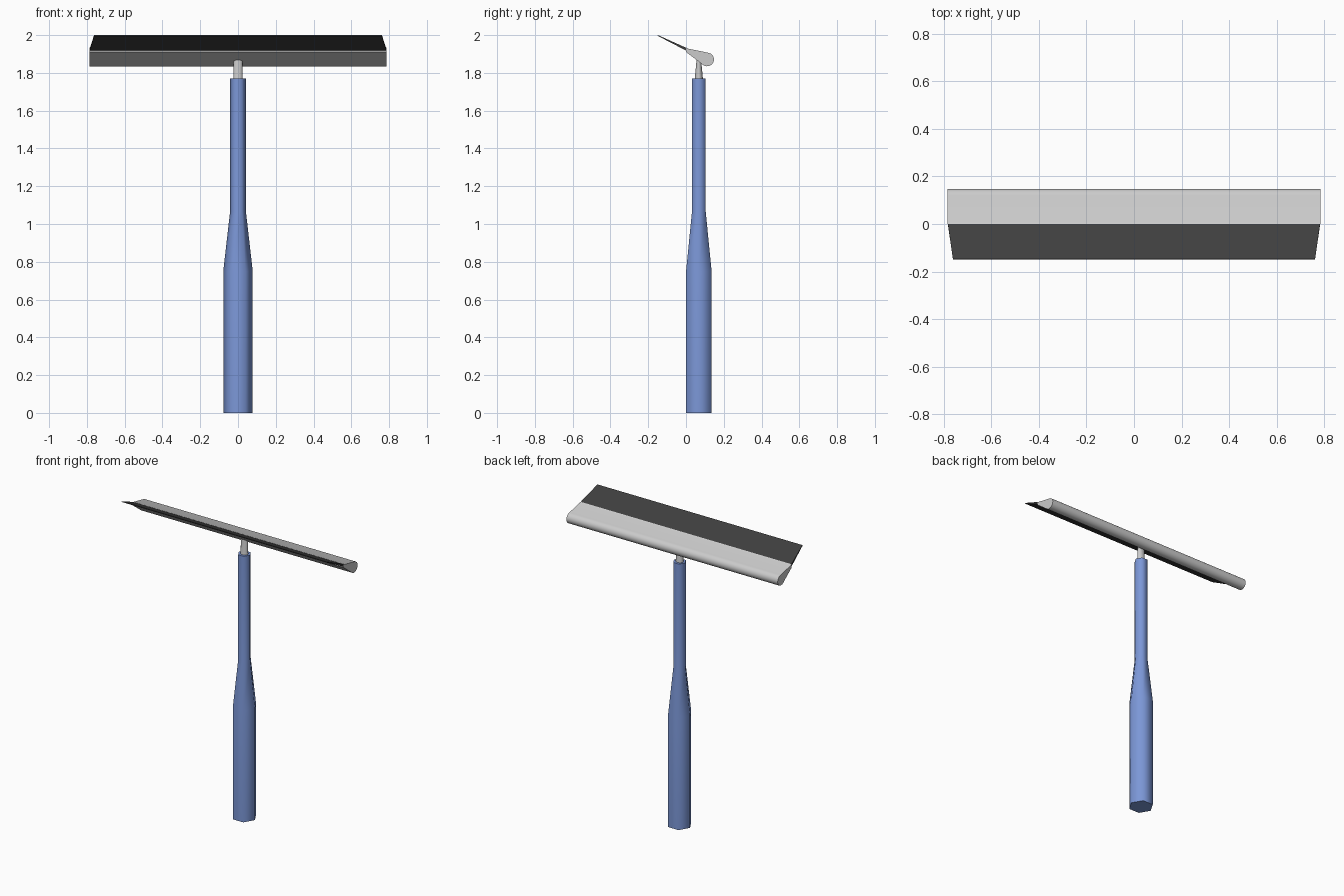
import bpy, bmesh, math

if "Cube" in bpy.data.objects:
    bpy.data.objects.remove(bpy.data.objects["Cube"])

HANDLE_Y = 0.068


def finish(name, bm, color=None, angle=None):
    bmesh.ops.recalc_face_normals(bm, faces=bm.faces[:])
    me = bpy.data.meshes.new(name)
    bm.to_mesh(me)
    bm.free()
    ob = bpy.data.objects.new(name, me)
    bpy.context.collection.objects.link(ob)
    if color:
        mat = bpy.data.materials.new(name + "_material")
        mat.diffuse_color = color
        mat.use_nodes = True
        mat.node_tree.nodes["Principled BSDF"].inputs["Base Color"].default_value = mat.diffuse_color
        me.materials.append(mat)
    if angle:
        bpy.ops.object.select_all(action='DESELECT')
        ob.select_set(True)
        bpy.context.view_layer.objects.active = ob
        bpy.ops.object.shade_smooth_by_angle(angle=math.radians(angle))
    return ob


def skin(rings):
    """Bridge closed rings of points and cap both ends."""
    bm = bmesh.new()
    loops = [[bm.verts.new(p) for p in r] for r in rings]
    n = len(loops[0])
    for a, b in zip(loops, loops[1:]):
        for i in range(n):
            j = (i + 1) % n
            bm.faces.new((a[i], a[j], b[j], b[i]))
    bm.faces.new(loops[0])
    bm.faces.new(loops[-1])
    return bm


def ring(sides, rx, ry, z):
    return [(rx * math.cos(t), HANDLE_Y + ry * math.sin(t), z)
            for t in (2 * math.pi * i / sides for i in range(sides))]


# Hexagonal handle: thick grip tapering to a slim shaft
handle_steps = [(0, 0.078), (0.75, 0.078), (1.065, 0.042), (1.77, 0.042)]
finish("handle", skin([ring(6, r, r, z) for z, r in handle_steps]),
       (0.20, 0.31, 0.68, 1), 65)

# Neck, flattened toward the top where it enters the head
finish("neck", skin([ring(16, 0.025, 0.022, 1.765), ring(16, 0.024, 0.011, 1.88)]),
       angle=40)

# Teardrop-section head bar: blade slot at the front, round back
profile = [(0.012, 1.928), (0.0, 1.934), (0.0, 1.911)]
for i in range(13):
    t = math.radians(-127 + i * (204 / 12))
    profile.append((0.112 + 0.036 * math.cos(t), 1.871 + 0.036 * math.sin(t)))
finish("head_bar", skin([[(x, y, z) for y, z in profile] for x in (-0.785, 0.785)]),
       angle=40)

# Thin rubber blade, thinner and narrower at its tip
blade_rings = []
for half, y, z, th in ((0.785, 0.01, 1.921, 0.007), (0.762, -0.149, 1.998, 0.002)):
    dy, dz = th * 0.44, th * 0.9
    blade_rings.append([(-half, y - dy, z - dz), (half, y - dy, z - dz),
                        (half, y + dy, z + dz), (-half, y + dy, z + dz)])
finish("rubber_blade", skin(blade_rings), (0.05, 0.05, 0.05, 1))
